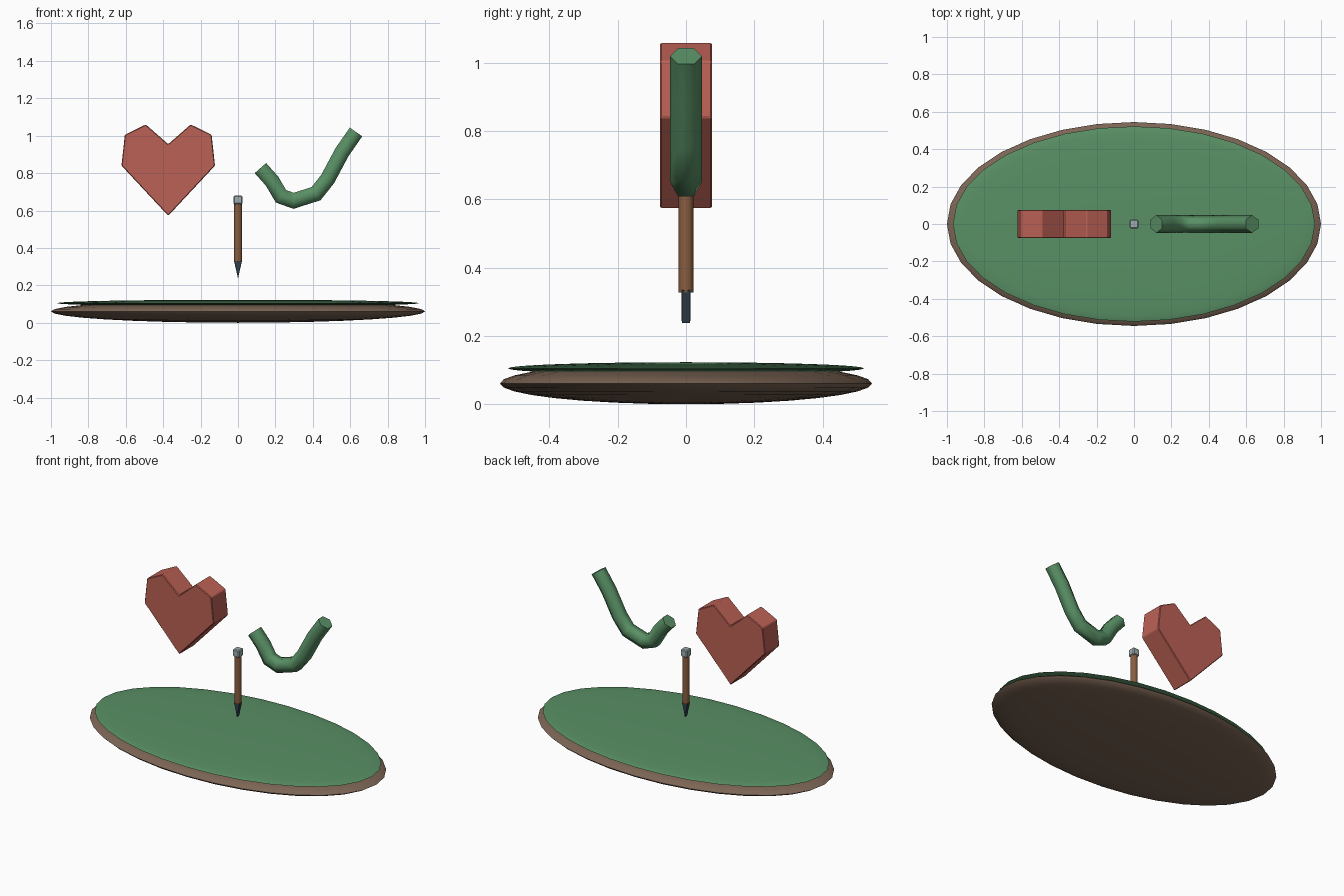
import bpy, bmesh, math
from mathutils import Vector

if "Cube" in bpy.data.objects:
    bpy.data.objects.remove(bpy.data.objects["Cube"])


def material(name, rgb):
    m = bpy.data.materials.new(name)
    m.diffuse_color = (*rgb, 1)
    m.use_nodes = True
    m.node_tree.nodes["Principled BSDF"].inputs["Base Color"].default_value = m.diffuse_color
    return m


GREEN = material("green", (0.10, 0.28, 0.13))
EARTH = material("earth", (0.20, 0.13, 0.09))
RED = material("red", (0.50, 0.12, 0.09))
WOOD = material("wood", (0.25, 0.11, 0.05))
DARK = material("dark", (0.03, 0.05, 0.065))
STEEL = material("steel", (0.35, 0.42, 0.44))


def finish(ob, name, mat, smooth=True):
    ob.name = ob.data.name = name
    ob.data.materials.append(mat)
    bpy.ops.object.select_all(action='DESELECT')
    ob.select_set(True)
    bpy.context.view_layer.objects.active = ob
    bpy.ops.object.transform_apply(location=False, rotation=False, scale=True)
    if smooth:
        bpy.ops.object.shade_smooth_by_angle(angle=math.radians(35))
    return ob


def from_bmesh(bm, name, mat, smooth=True):
    bmesh.ops.recalc_face_normals(bm, faces=bm.faces)
    me = bpy.data.meshes.new(name)
    bm.to_mesh(me)
    bm.free()
    ob = bpy.data.objects.new(name, me)
    bpy.context.collection.objects.link(ob)
    return finish(ob, name, mat, smooth)


def disc(name, mat, z, size):
    bpy.ops.mesh.primitive_uv_sphere_add(segments=32, ring_count=16, radius=1, location=(0, 0, z))
    ob = bpy.context.object
    ob.scale = size
    finish(ob, name, mat)


def bevel(ob, width):
    mod = ob.modifiers.new("bevel", 'BEVEL')
    mod.width = width
    mod.segments = 1


def prism(name, mat, outline, half_depth, bevel_width):
    """Extrude an x-z outline along y."""
    bm = bmesh.new()
    face = bm.faces.new([bm.verts.new((x, -half_depth, z)) for x, z in outline])
    new = bmesh.ops.extrude_face_region(bm, geom=[face])["geom"]
    bmesh.ops.translate(bm, vec=(0, 2 * half_depth, 0),
                        verts=[g for g in new if isinstance(g, bmesh.types.BMVert)])
    bevel(from_bmesh(bm, name, mat, False), bevel_width)


def tube(name, mat, path, radius, sides):
    """Sweep a polygon along a path in the x-z plane with mitred joints."""
    pts = [Vector((x, 0, z)) for x, z in path]
    bm = bmesh.new()
    rings = []
    for i, p in enumerate(pts):
        a = (p - pts[i - 1]).normalized() if i else None
        b = (pts[i + 1] - p).normalized() if i < len(pts) - 1 else None
        t = ((a or b) + (b or a)).normalized()
        miter = 1 / t.dot(a or b)
        n = Vector((-t.z, 0, t.x)) * miter
        rings.append([bm.verts.new(p + radius * (math.cos(k * math.tau / sides) * Vector((0, 1, 0))
                                                 + math.sin(k * math.tau / sides) * n))
                      for k in range(sides)])
    for r, s in zip(rings, rings[1:]):
        for k in range(sides):
            j = (k + 1) % sides
            bm.faces.new((r[k], r[j], s[j], s[k]))
    bm.faces.new(rings[0])
    bm.faces.new(rings[-1])
    ob = from_bmesh(bm, name, mat, False)
    bpy.ops.object.shade_smooth_by_angle(angle=math.radians(62))
    return ob


# Oval ground with a grass layer on top
disc("ground_base", EARTH, 0.061, (1.0, 0.545, 0.061))
disc("grass_top", GREEN, 0.105, (0.968, 0.522, 0.018))

# Heart on the left, mirrored outline
cx = -0.373
side = [(0.25, 0.84), (0.232, 1.005), (0.12, 1.06)]
heart = ([(cx, 0.572)] + [(cx + x, z) for x, z in side] + [(cx, 0.955)]
         + [(cx - x, z) for x, z in reversed(side)])
prism("heart", RED, heart, 0.0755, 0.004)

# Curved check mark on the right
tube("check_mark", GREEN,
     [(0.12, 0.827), (0.182, 0.757), (0.23, 0.676), (0.297, 0.652),
      (0.417, 0.69), (0.479, 0.768), (0.556, 0.912), (0.631, 1.02)], 0.047, 6)

# Pencil-like stake in the middle: point, shaft and cap
prism("stake_point", DARK, [(0, 0.237), (0.022, 0.334), (-0.022, 0.334)], 0.0125, 0.0015)
bpy.ops.mesh.primitive_cylinder_add(vertices=12, radius=0.022, depth=0.31, location=(0, 0, 0.483))
finish(bpy.context.object, "stake_shaft", WOOD)
bpy.ops.mesh.primitive_cube_add(size=0.048, location=(0, 0, 0.657))
cap = finish(bpy.context.object, "stake_cap", STEEL, False)
bevel(cap, 0.006)
